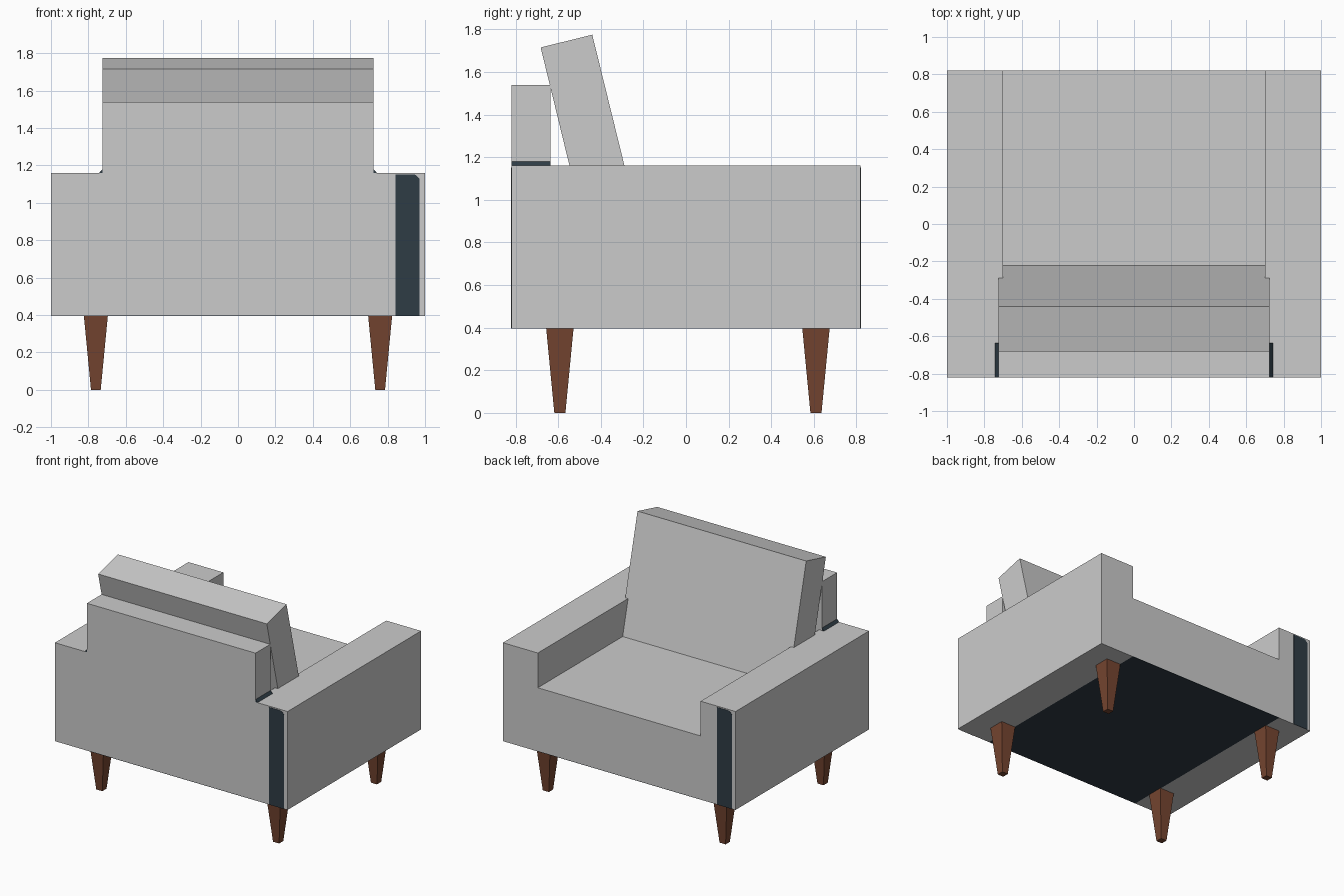
import bpy, bmesh

if "Cube" in bpy.data.objects:
    bpy.data.objects.remove(bpy.data.objects["Cube"])


def material(name, color):
    m = bpy.data.materials.new(name)
    m.diffuse_color = (*color, 1)
    m.use_nodes = True
    m.node_tree.nodes["Principled BSDF"].inputs["Base Color"].default_value = m.diffuse_color
    return m


WOOD = material("brown_wood", (0.18, 0.06, 0.03))
NAVY = material("dark_lining", (0.028, 0.045, 0.06))


def loft(name, rings, mat=None):
    """Join matching 3D outlines into a closed solid."""
    bm = bmesh.new()
    rows = [[bm.verts.new(p) for p in ring] for ring in rings]
    n = len(rows[0])
    for a, b in zip(rows, rows[1:]):
        for i in range(n):
            j = (i + 1) % n
            bm.faces.new((a[i], a[j], b[j], b[i]))
    bm.faces.new(rows[0])
    bm.faces.new(rows[-1])
    bmesh.ops.recalc_face_normals(bm, faces=bm.faces[:])
    mesh = bpy.data.meshes.new(name)
    bm.to_mesh(mesh)
    bm.free()
    ob = bpy.data.objects.new(name, mesh)
    bpy.context.collection.objects.link(ob)
    if mat:
        mesh.materials.append(mat)
    return ob


def prism_y(name, xz, y0, y1, mat=None):
    return loft(name, [[(x, y, z) for x, z in xz] for y in (y0, y1)], mat)


def prism_x(name, yz, x0, x1, mat=None):
    return loft(name, [[(x, y, z) for y, z in yz] for x in (x0, x1)], mat)


def rect(a0, a1, b0, b1):
    return [(a0, b0), (a1, b0), (a1, b1), (a0, b1)]


D = 0.82       # half depth
BASE = 0.395   # underside height
ARM = 1.16     # arm height
SEAT = 0.89    # seat height

# Seat block between the arms, with its dark underside
prism_y("seat", rect(-0.70, 0.70, BASE + 0.003, SEAT), -D, D)
prism_y("underside_lining", rect(-0.70, 0.70, BASE, BASE + 0.003), -D, D, NAVY)

# Back frame: fits between the arms and widens just above them
half = [(0.70, SEAT), (0.70, ARM), (0.725, ARM), (0.725, 1.54)]
prism_y("back_frame", half + [(-x, z) for x, z in reversed(half)], -D, -0.635)

# Leaning back cushion
prism_x("back_cushion",
        [(-0.22, 0.88), (-0.44, 1.775), (-0.682, 1.715), (-0.464, 0.82)],
        -0.725, 0.725)

for side, s in (("left", -1), ("right", 1)):
    # Arms
    prism_y(f"{side}_arm", rect(s * 0.70, s * 1.0, BASE, ARM), -D, D)

    # Small sloped seam where the back frame meets the arm
    prism_y(f"{side}_seam",
            [(s * 0.725, ARM), (s * 0.742, ARM), (s * 0.725, 1.18)],
            -D, -0.635, NAVY)

    # Dark strip on one end of each arm, at opposite corners
    strip = [(0.842, BASE), (0.97, BASE), (0.97, 1.13), (0.945, 1.152), (0.842, 1.152)]
    prism_y(f"{side}_arm_strip", [(s * x, z) for x, z in strip],
            -s * D, -s * (D + 0.002), NAVY)

    # Tapered square legs
    for end, y in (("front", -0.592), ("back", 0.61)):
        rings = []
        for r, z in ((0.026, 0.0), (0.064, BASE)):
            rings.append([(s * 0.76 + px, y + py, z) for px, py in rect(-r, r, -r, r)])
        loft(f"{end}_{side}_leg", rings, WOOD)
